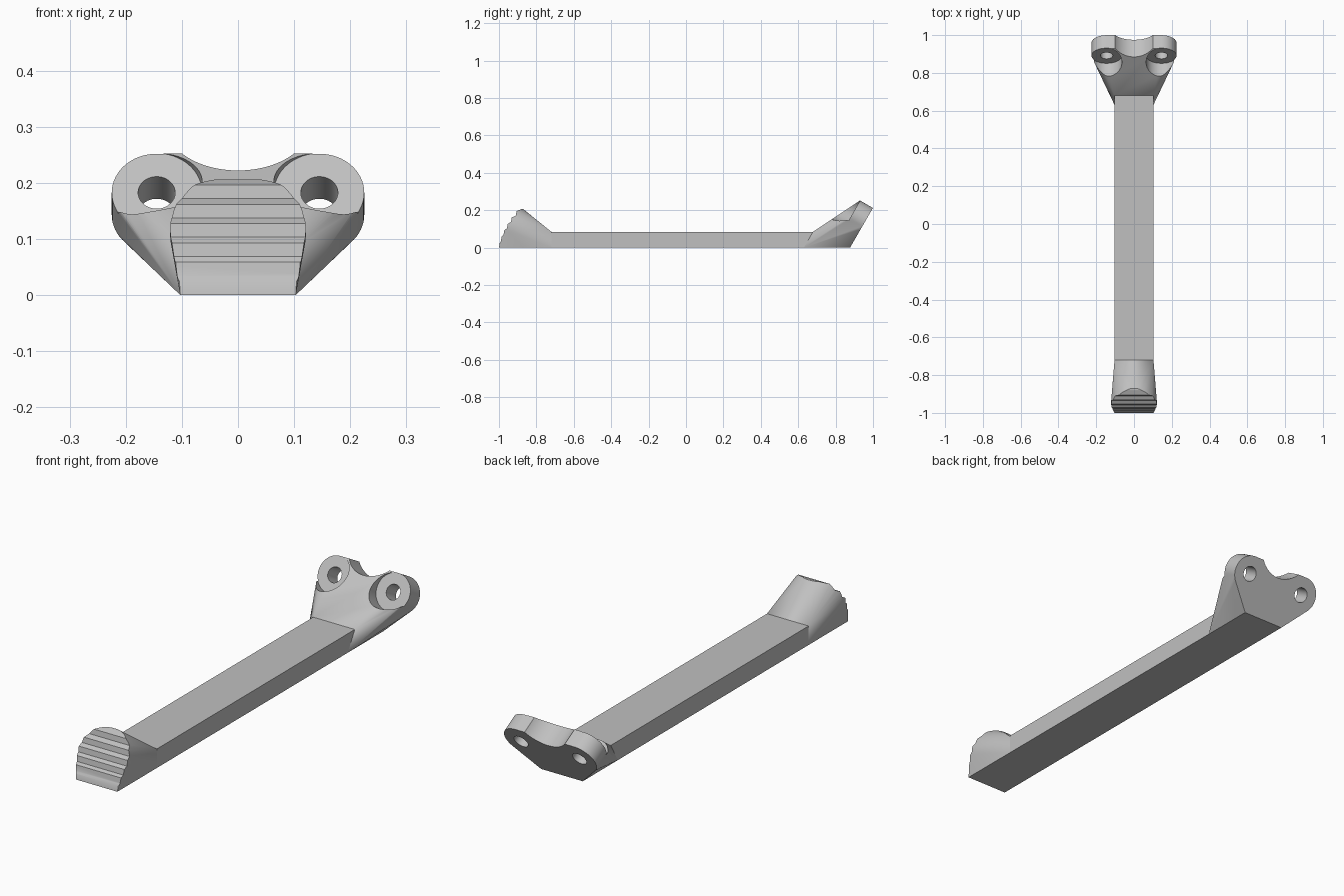
import bpy, bmesh, math
from mathutils import Vector

cube = bpy.data.objects.get("Cube")
if cube:
    bpy.data.objects.remove(cube, do_unlink=True)

grey = bpy.data.materials.new("light grey")
grey.use_nodes = True
colour = (0.53, 0.53, 0.53, 1)
grey.diffuse_color = colour
grey.node_tree.nodes["Principled BSDF"].inputs["Base Color"].default_value = colour

W, H = 0.103, 0.085           # bar half width and height
C, S = math.cos(math.radians(60)), math.sin(math.radians(60))
BACK, FRONT = 0.877, -1.0     # where each sloped plane meets the floor


def slope(y0, x, v, t):
    """Point on a plane leaning back 60 degrees: v up the slope, t out of its front."""
    return Vector((x, y0 + C * v - S * t, S * v + C * t))


def ring(y0, x, v, r, t, n=64):
    return [slope(y0, x + r * math.cos(a), v + r * math.sin(a), t)
            for a in (math.tau * i / n for i in range(n))]


def finish(name, bm):
    bmesh.ops.recalc_face_normals(bm, faces=bm.faces)
    mesh = bpy.data.meshes.new(name)
    bm.to_mesh(mesh)
    bm.free()
    mesh.materials.append(grey)
    obj = bpy.data.objects.new(name, mesh)
    bpy.context.collection.objects.link(obj)
    return obj


def hull(name, points):
    bm = bmesh.new()
    for p in points:
        bm.verts.new(p)
    res = bmesh.ops.convex_hull(bm, input=bm.verts)
    junk = {g for g in res["geom_interior"] + res["geom_unused"]
            if isinstance(g, bmesh.types.BMVert)}
    bmesh.ops.delete(bm, geom=list(junk), context="VERTS")
    bmesh.ops.dissolve_limit(bm, angle_limit=0.005, verts=bm.verts, edges=bm.edges)
    return finish(name, bm)


def side_prism(name, profile, half):
    """Extrude a (y, z) profile across x."""
    bm = bmesh.new()
    face = bm.faces.new([bm.verts.new((-half, y, z)) for y, z in profile])
    out = bmesh.ops.extrude_face_region(bm, geom=[face])
    moved = [g for g in out["geom"] if isinstance(g, bmesh.types.BMVert)]
    bmesh.ops.translate(bm, verts=moved, vec=(2 * half, 0, 0))
    return finish(name, bm)


def rod(x, v, r, t0, t1):
    return hull("cutter", ring(BACK, x, v, r, t0) + ring(BACK, x, v, r, t1))


def combine(obj, cutter, operation="DIFFERENCE"):
    mod = obj.modifiers.new("cut", "BOOLEAN")
    mod.object, mod.operation, mod.solver = cutter, operation, "EXACT"
    bpy.context.view_layer.objects.active = obj
    bpy.ops.object.modifier_apply(modifier=mod.name)
    bpy.data.objects.remove(cutter, do_unlink=True)


# Long bar, its back end sloped like the mounting plate
bar_end, foot_start = 0.63, -0.72
bar = side_prism("bar", [(foot_start, 0), (bar_end, 0),
                         (bar_end + H * C / S, H), (foot_start, H)], W)

# Mounting bracket: bar end flowing into a two-eared tilted plate
EAR_X, EAR_V, EAR_R, THICK = 0.145, 0.165, 0.08, 0.08
points = []
for s in (-1, 1):
    points += [Vector((s * W, bar_end, 0)), Vector((s * W, bar_end + H * C / S, H)),
               Vector((s * W, BACK, 0))]
    for t in (0, THICK):
        points += ring(BACK, s * EAR_X, EAR_V, EAR_R, t)
bracket = hull("mounting_bracket", points)
for s in (-1, 1):
    # flat seat around each bolt hole, then the hole
    combine(bracket, rod(s * EAR_X, EAR_V, EAR_R + 0.001, THICK - 0.001, 0.4))
    combine(bracket, rod(s * EAR_X, EAR_V, 0.033, -0.1, 0.3))
# round notch between the ears
combine(bracket, rod(0, 0.322, 0.126, -0.1, 0.4))

# Foot: bar end flowing into a tilted round pad
points = [Vector((s * W, y, z)) for s in (-1, 1)
          for y, z in ((foot_start, 0), (foot_start, H), (FRONT, 0))]
for t in (0, 0.025):
    points += ring(FRONT, 0, 0.124, 0.121, t)
foot = hull("foot", points)

# Grip ridges: stepped side profile along a slightly bulging slope
TEETH, TOP = 6, 0.206
pitch = TOP / TEETH


def pad_y(z):
    k = z / TOP
    return FRONT + 0.12 * k - 0.07 * k * (1 - k)


profile = []
for i in range(TEETH):
    z = i * pitch
    profile += [(pad_y(z), z), (pad_y(z) + 0.004, z + 0.7 * pitch)]
profile += [(pad_y(TOP), TOP), (-0.6, TOP), (-0.6, 0)]
combine(foot, side_prism("cutter", profile, 0.3), "INTERSECT")

# Smooth round walls, crisp edges
for obj in (bar, bracket, foot):
    bpy.ops.object.select_all(action="DESELECT")
    obj.select_set(True)
    bpy.context.view_layer.objects.active = obj
    bpy.ops.object.shade_smooth_by_angle(angle=math.radians(25))
